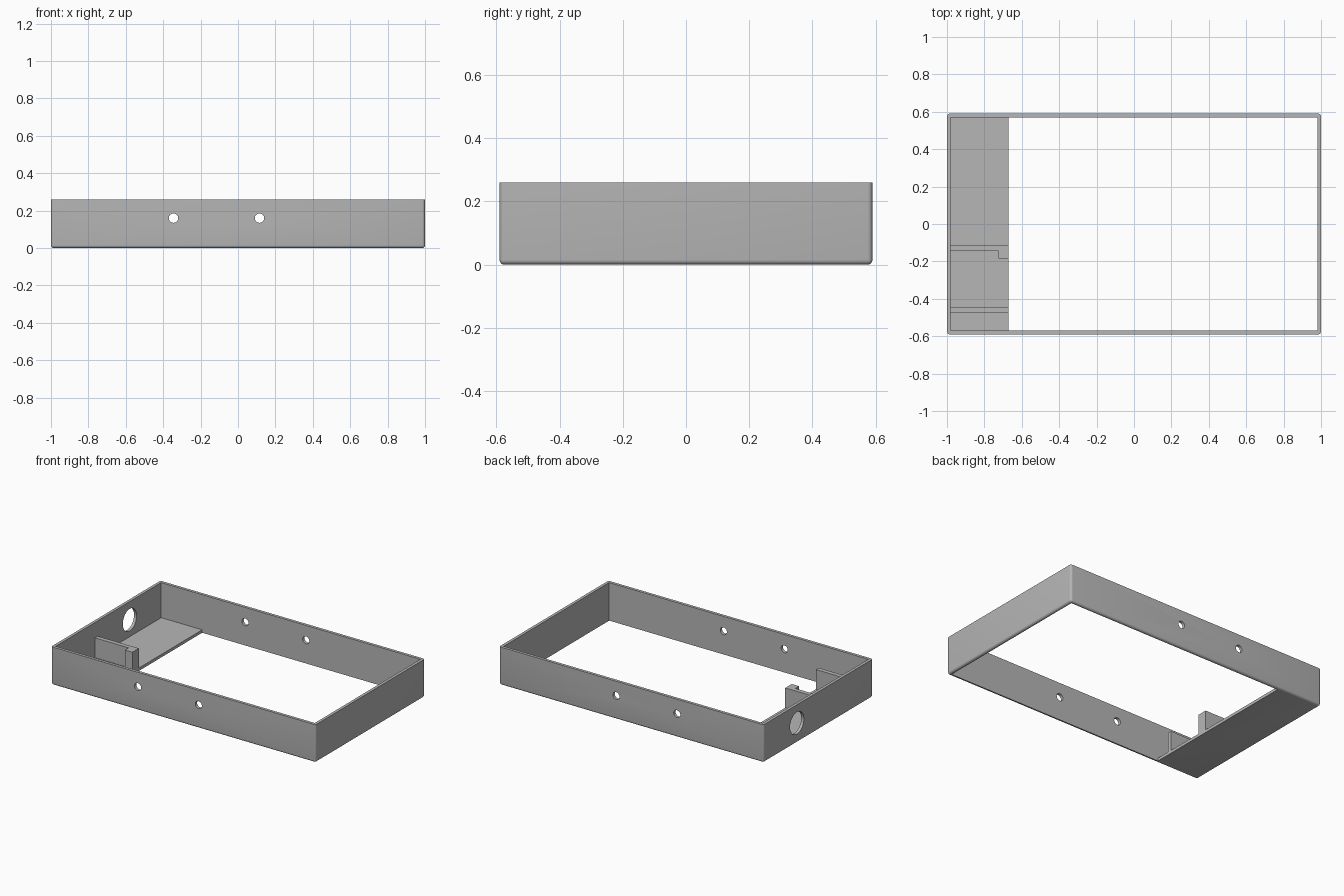
import bpy, bmesh, math
from mathutils import Matrix, Vector

cube = bpy.data.objects.get("Cube")
if cube:
    bpy.data.objects.remove(cube, do_unlink=True)

grey = bpy.data.materials.new("plain grey")
grey.use_nodes = True
COLOUR = (0.47, 0.47, 0.47, 1)
grey.diffuse_color = COLOUR
grey.node_tree.nodes["Principled BSDF"].inputs["Base Color"].default_value = COLOUR

LENGTH, WIDTH, HEIGHT = 2.0, 1.18, 0.26
WALL, ROUND = 0.02, 0.015
IN_X, IN_Y = LENGTH / 2 - WALL, WIDTH / 2 - WALL
FLOOR_END, RIB_TOP = -0.67, 0.155


def finish(name, bm):
    bmesh.ops.recalc_face_normals(bm, faces=bm.faces)
    mesh = bpy.data.meshes.new(name)
    bm.to_mesh(mesh)
    bm.free()
    mesh.materials.append(grey)
    ob = bpy.data.objects.new(name, mesh)
    bpy.context.collection.objects.link(ob)
    return ob


def box_mesh(lo, hi):
    bm = bmesh.new()
    lo, hi = Vector(lo), Vector(hi)
    matrix = Matrix.Translation((lo + hi) / 2) @ Matrix.Diagonal((*(hi - lo), 1))
    bmesh.ops.create_cube(bm, size=1, matrix=matrix)
    return bm


def cylinder(name, centre, radius, depth, axis):
    bm = bmesh.new()
    matrix = Matrix.Translation(centre) @ Matrix.Rotation(math.pi / 2, 4, axis)
    bmesh.ops.create_cone(bm, cap_ends=True, segments=48, radius1=radius,
                          radius2=radius, depth=depth, matrix=matrix)
    return finish(name, bm)


def cut(target, cutter):
    cutter.hide_render = True
    mod = target.modifiers.new("cut", 'BOOLEAN')
    mod.operation, mod.solver, mod.object = 'DIFFERENCE', 'EXACT', cutter
    with bpy.context.temp_override(object=target, active_object=target):
        bpy.ops.object.modifier_apply(modifier=mod.name)
    bpy.data.objects.remove(cutter, do_unlink=True)


def prism(name, points, z0, z1):
    bm = bmesh.new()
    face = bm.faces.new([bm.verts.new((x, y, z0)) for x, y in points])
    result = bmesh.ops.extrude_face_region(bm, geom=[face])
    top = [v for v in result["geom"] if isinstance(v, bmesh.types.BMVert)]
    bmesh.ops.translate(bm, verts=top, vec=(0, 0, z1 - z0))
    return finish(name, bm)


# Outer tray with rounded corners and bottom rim, sharp top rim
bm = box_mesh((-LENGTH / 2, -WIDTH / 2, 0), (LENGTH / 2, WIDTH / 2, HEIGHT))
edges = [e for e in bm.edges if min(v.co.z for v in e.verts) < 0.01]
bmesh.ops.bevel(bm, geom=edges, offset=ROUND, segments=5, profile=0.5, affect='EDGES')
tray = finish("tray_frame", bm)

# Hollow interior above the floor, then the large open bottom
cut(tray, finish("cavity_cutter", box_mesh((-IN_X, -IN_Y, WALL), (IN_X, IN_Y, 1))))
cut(tray, finish("opening_cutter", box_mesh((FLOOR_END, -IN_Y, -1), (IN_X, IN_Y, 0.5))))

# Screw holes through the front and back walls
for x in (-0.345, 0.115):
    for side in (-1, 1):
        cut(tray, cylinder("screw_hole_cutter", (x, side * (IN_Y + WALL / 2), 0.16),
                           0.025, 0.1, 'X'))

# Round port in the end wall
cut(tray, cylinder("port_cutter", (-IN_X - WALL / 2, 0.23, 0.135), 0.075, 0.1, 'Y'))

# Upright ribs on the floor, one with a hooked end
x0, x1 = -IN_X - 0.005, FLOOR_END
front_rib = prism("front_rib", [(x0, -0.475), (x1, -0.475), (x1, -0.445), (x0, -0.445)],
                  WALL - 0.005, RIB_TOP)
hooked_rib = prism("hooked_rib", [(x0, -0.145), (-0.725, -0.145), (-0.725, -0.185),
                                  (x1, -0.185), (x1, -0.115), (x0, -0.115)],
                   WALL - 0.005, RIB_TOP)

# Smooth rounded edges while keeping the creases
bpy.ops.object.select_all(action='DESELECT')
tray.select_set(True)
bpy.context.view_layer.objects.active = tray
bpy.ops.object.shade_smooth_by_angle(angle=math.radians(30))
